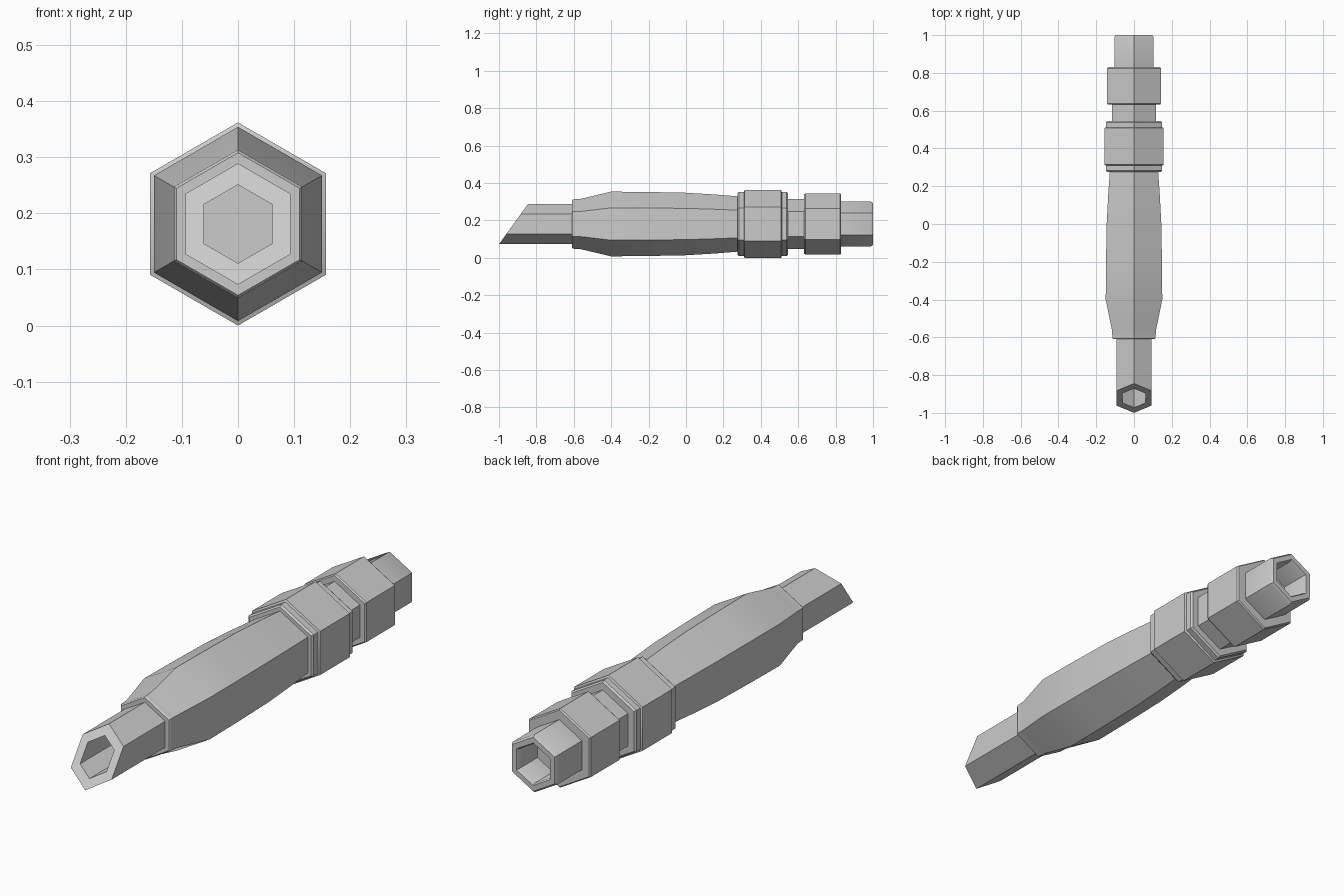
import bpy
import math

if "Cube" in bpy.data.objects:
    bpy.data.objects.remove(bpy.data.objects["Cube"], do_unlink=True)

AXIS_Z = 0.181
SIDES = 6
SLANT = 0.72

gray = bpy.data.materials.new("plain_gray")
gray.use_nodes = True
color = (0.6, 0.6, 0.6, 1)
gray.diffuse_color = color
gray.node_tree.nodes["Principled BSDF"].inputs["Base Color"].default_value = color


def hex_part(name, profile, cap_start=False, cap_end=False):
    """Six-sided shell along y from (y, radius, optional slant) rings."""
    verts, faces = [], []
    for y, r, *slant in profile:
        tilt = slant[0] if slant else 0
        for i in range(SIDES):
            a = math.tau * i / SIDES
            h = r * math.cos(a)
            verts.append((r * math.sin(a), y + tilt * h, AXIS_Z + h))
    for k in range(len(profile) - 1):
        p, q = k * SIDES, (k + 1) * SIDES
        for i in range(SIDES):
            j = (i + 1) % SIDES
            faces.append((p + i, p + j, q + j, q + i))
    if cap_start:
        faces.append(tuple(reversed(range(SIDES))))
    if cap_end:
        faces.append(tuple(range(len(verts) - SIDES, len(verts))))
    mesh = bpy.data.meshes.new(name)
    mesh.from_pydata(verts, [], faces)
    mesh.materials.append(gray)
    obj = bpy.data.objects.new(name, mesh)
    bpy.context.collection.objects.link(obj)
    bpy.ops.object.select_all(action="DESELECT")
    obj.select_set(True)
    bpy.context.view_layer.objects.active = obj
    bpy.ops.object.shade_smooth_by_angle(angle=math.radians(30))
    return obj


# Slanted hollow mouthpiece with a blind bore
hex_part("mouthpiece", [(-0.62, 0.07), (-0.922, 0.07, SLANT),
                        (-0.922, 0.108, SLANT), (-0.61, 0.108)], cap_start=True)

# Long swelling body with a lip at the front
hex_part("body", [(-0.61, 0.108), (-0.61, 0.127), (-0.604, 0.132), (-0.565, 0.134),
                  (-0.4, 0.173), (-0.2, 0.171), (0, 0.167), (0.15, 0.158), (0.275, 0.148)])

# Stepped collar
hex_part("collar", [(0.275, 0.148), (0.275, 0.165), (0.283, 0.172), (0.31, 0.172),
                    (0.314, 0.181), (0.508, 0.181), (0.512, 0.172), (0.537, 0.172),
                    (0.545, 0.165), (0.545, 0.134)])

# Recessed neck
hex_part("neck", [(0.545, 0.134), (0.632, 0.134)])

# Rear sleeve
hex_part("sleeve", [(0.632, 0.134), (0.632, 0.159), (0.638, 0.164), (0.824, 0.164),
                    (0.83, 0.159), (0.83, 0.12)])

# Hollow tail socket
hex_part("tail_socket", [(0.83, 0.12), (0.988, 0.12), (1, 0.112),
                         (1, 0.088), (0.99, 0.082), (0.87, 0.082)], cap_end=True)
